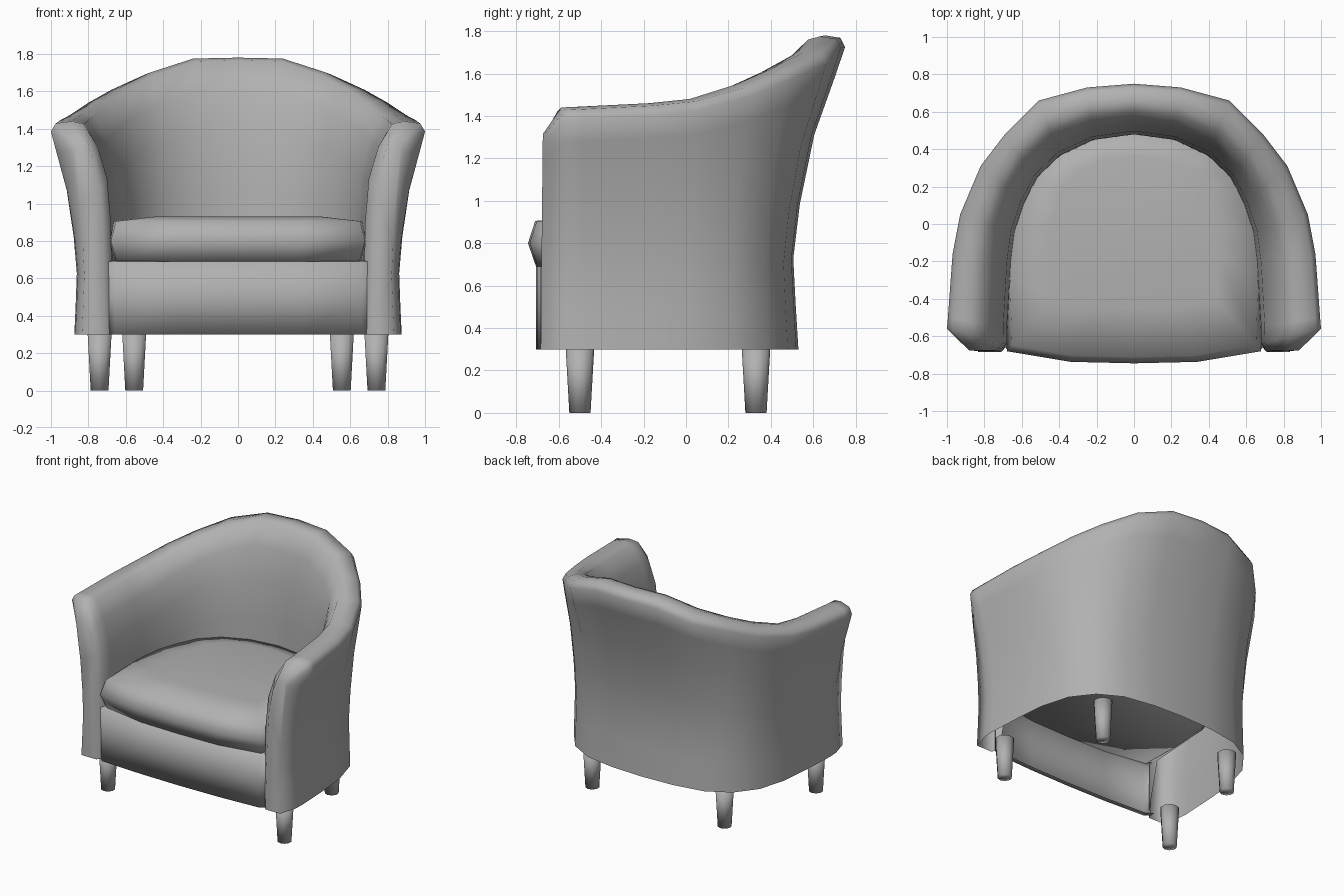
import bpy, bmesh

if "Cube" in bpy.data.objects:
    bpy.data.objects.remove(bpy.data.objects["Cube"])

# Plain grey upholstery
GREY = bpy.data.materials.new("grey")
GREY.diffuse_color = (.44, .44, .44, 1)
GREY.use_nodes = True
GREY.node_tree.nodes["Principled BSDF"].inputs["Base Color"].default_value = GREY.diffuse_color


def finish(name, bm, angle=3.1):
    bmesh.ops.remove_doubles(bm, verts=bm.verts, dist=0.0005)
    bmesh.ops.recalc_face_normals(bm, faces=bm.faces)
    me = bpy.data.meshes.new(name)
    bm.to_mesh(me)
    bm.free()
    me.materials.append(GREY)
    ob = bpy.data.objects.new(name, me)
    bpy.context.collection.objects.link(ob)
    bpy.ops.object.select_all(action='DESELECT')
    ob.select_set(True)
    bpy.context.view_layer.objects.active = ob
    bpy.ops.object.shade_smooth_by_angle(angle=angle)
    return ob


def loft(bm, rows, closed=False):
    vs = [[bm.verts.new(p) for p in r] for r in rows]
    for a, b in zip(vs, vs[1:]):
        n = len(a)
        for i in range(n if closed else n - 1):
            j = (i + 1) % n
            bm.faces.new((a[i], a[j], b[j], b[i]))
    return vs


def mix(a, b, t):
    return a + (b - a) * t


# Tub shell: stations from centre back to arm front
# (rim x, y, outer base x, y, inner wall x, y, top height)
STATIONS = [
    (0, .75, 0, .53, 0, .48, 1.78),
    (.25, .73, .25, .52, .22, .45, 1.775),
    (.51, .66, .49, .48, .40, .365, 1.70),
    (.69, .48, .66, .385, .52, .25, 1.62),
    (.82, .31, .78, .23, .59, .11, 1.55),
    (.93, .05, .84, .02, .64, -.04, 1.48),
    (.97, -.16, .86, -.19, .66, -.2, 1.46),
    (.995, -.5, .875, -.48, .68, -.55, 1.443),
    (1.0, -.56, .87, -.555, .68, -.64, 1.44),
]
# (flare, relative height) up the outside, then rim and inside
OUTER = [(0, 0), (-.06, .15), (-.11, .3), (.03, .48), (.34, .71), (.78, .9), (1, 1)]
RIM = [(.92, -.012), (.65, 0), (.45, -.015)]
INNER = [(.22, .88), (.06, .73), (0, .53)]


def profile(st, foot):
    xr, yr, xb, yb, xi, yi, zt = st
    zr = zt - .055
    pts = [(mix(xb, xr, f), mix(yb, yr, f), mix(.3, zr, h)) for f, h in OUTER]
    pts += [(mix(xi, xr, t), mix(yi, yr, t), zt + d) for t, d in RIM]
    pts += [(mix(xi, xr, t), mix(yi, yr, t), mix(.3, zt, h)) for t, h in INNER]
    pts.append((xi - .01, yi, foot))
    return pts


half = [profile(s, .3 if i == len(STATIONS) - 1 else .68) for i, s in enumerate(STATIONS)]
# Rounded front of the arm
nose = []
for x, y, z in half[-1]:
    h = (z - .3) / 1.14
    nose.append((mix(.775, x, .62 - .15 * h), mix(-.685, -.675, h), .3 + (z - .3) * (1 - .11 * h)))
half.append(nose)
bm = bmesh.new()
for s in (1, -1):
    vs = loft(bm, [[(s * x, y, z) for x, y, z in r] for r in half])
    bm.faces.new(vs[-1])
finish("tub_shell", bm)

# Front panel below the cushion, with turned-in hem and top edge
plan = [(-.7, -.65), (-.66, -.685), (-.33, -.703), (0, -.708), (.33, -.703), (.66, -.685), (.7, -.65)]
bm = bmesh.new()
loft(bm, [[(x, y + d, z) for x, y in plan]
          for z, d in ((.305, .03), (.3, 0), (.5, 0), (.69, 0), (.695, .06))])
finish("front_panel", bm)

# Seat cushion with bulging edge and crowned top
side = [(.34, -.737), (.68, -.68), (.69, -.3), (.68, -.05), (.585, .25), (.44, .4), (.23, .48)]
outline = [(0, -.745)] + side + [(0, .505)] + [(-x, y) for x, y in reversed(side)]
bm = bmesh.new()
rings = [(.955, .69), (1, .80), (.96, .905), (.65, .93)]
vs = loft(bm, [[(x * k, .1 + (y - .1) * k, z) for x, y in outline] for k, z in rings], True)
bm.faces.new(vs[0])
bm.faces.new(vs[-1])
finish("seat_cushion", bm)

# Tapered legs
for name, x, y in (("front_leg", .74, -.5), ("back_leg", .555, .33)):
    for s, tag in ((1, "right"), (-1, "left")):
        bm = bmesh.new()
        bmesh.ops.create_cone(bm, cap_ends=True, segments=10, radius1=.05, radius2=.067, depth=.3)
        bmesh.ops.translate(bm, verts=bm.verts, vec=(s * x, y, .15))
        finish(name + "_" + tag, bm)
